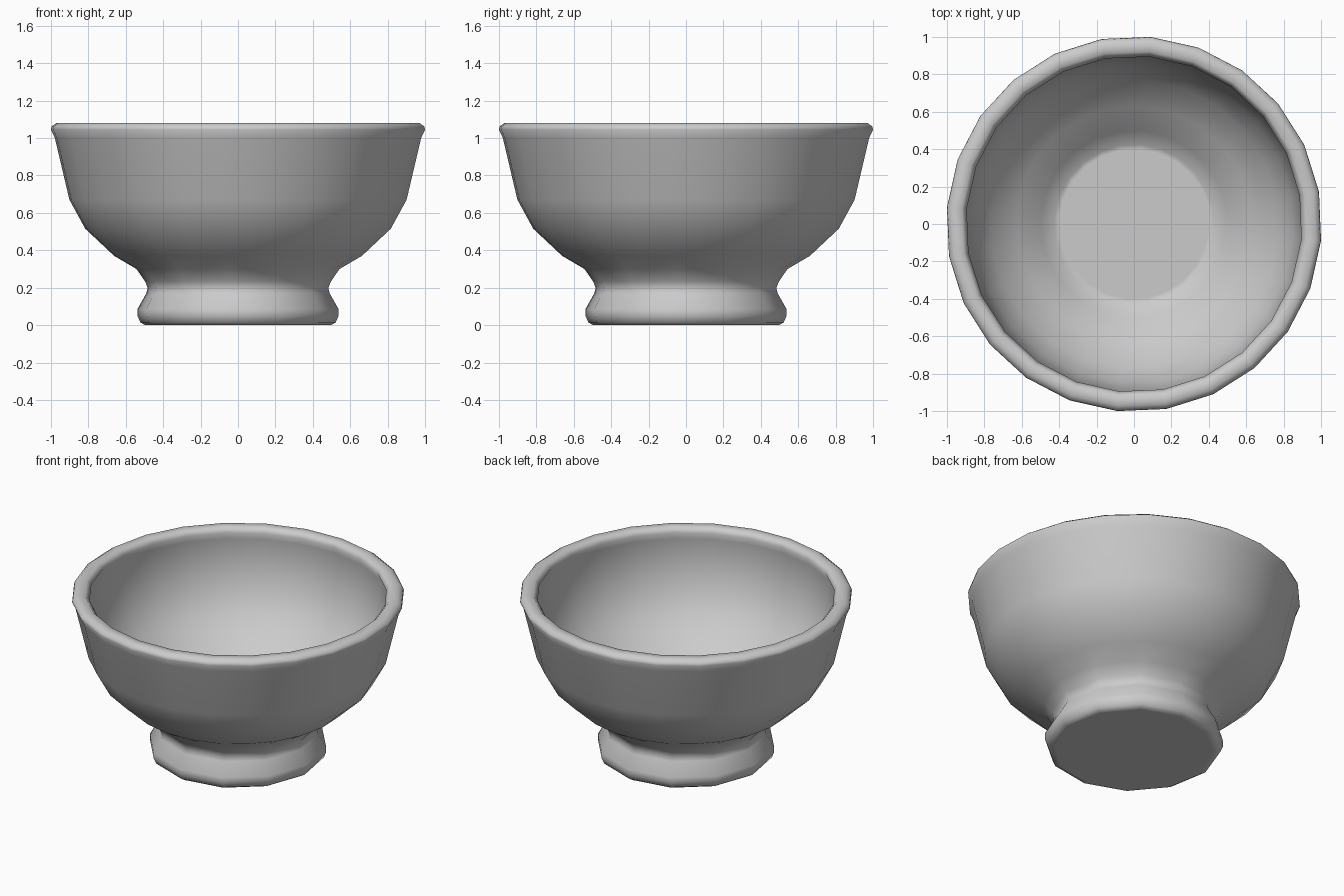
import bpy, bmesh, math

if "Cube" in bpy.data.objects:
    bpy.data.objects.remove(bpy.data.objects["Cube"])

OFFSET = math.radians(-5.1)

glaze = bpy.data.materials.new("plain_grey")
glaze.use_nodes = True
grey = (0.6, 0.6, 0.6, 1)
glaze.diffuse_color = grey
glaze.node_tree.nodes["Principled BSDF"].inputs["Base Color"].default_value = grey

# Profile as (radius, height): foot, outer wall, rounded rim, inner wall, floor
foot = [(0.48, 0.0), (0.5, 0.0), (0.525, 0.015), (0.54, 0.05), (0.54, 0.085),
        (0.492, 0.17), (0.485, 0.2), (0.5, 0.235)]
outer = [(0.545, 0.3), (0.665, 0.37), (0.82, 0.515), (0.905, 0.67), (0.983, 1.0)]
rim = [(1.004, 1.045), (1.0, 1.062), (0.975, 1.08), (0.925, 1.08),
       (0.898, 1.05), (0.922, 1.0)]
inner = [(0.852, 0.69), (0.772, 0.55), (0.63, 0.42), (0.5, 0.33)]
floor = [(0.425, 0.24), (0.4, 0.24)]


def add_ring(bm, radius, height, sides):
    angles = [OFFSET + math.tau * i / sides for i in range(sides)]
    return [bm.verts.new((radius * math.cos(a), radius * math.sin(a), height))
            for a in angles]


def join_rings(bm, low, high):
    """Quads between equal rings, triangle fans where the side count doubles."""
    n = len(low)
    for i in range(n):
        j = (i + 1) % n
        if len(high) == n:
            bm.faces.new((low[i], low[j], high[j], high[i]))
        else:
            a, b, c = high[2 * i], high[2 * i + 1], high[2 * j]
            bm.faces.new((low[i], b, a))
            bm.faces.new((low[i], low[j], b))
            bm.faces.new((low[j], c, b))


# Footed bowl in one piece: twelve-sided foot, twenty-four-sided body
bm = bmesh.new()
rings = [add_ring(bm, r, z, 12) for r, z in foot]
rings += [add_ring(bm, r, z, 24) for r, z in outer + rim + inner + floor]
for low, high in zip(rings, rings[1:]):
    join_rings(bm, low, high)
bm.faces.new(rings[0][::-1])
bm.faces.new(rings[-1])
bmesh.ops.recalc_face_normals(bm, faces=bm.faces)

mesh = bpy.data.meshes.new("footed_bowl")
bm.to_mesh(mesh)
bm.free()
mesh.materials.append(glaze)
bowl = bpy.data.objects.new("footed_bowl", mesh)
bpy.context.collection.objects.link(bowl)

# Smooth shading throughout, keeping only hard creases
bpy.ops.object.select_all(action='DESELECT')
bowl.select_set(True)
bpy.context.view_layer.objects.active = bowl
bpy.ops.object.shade_smooth_by_angle(angle=math.radians(75))
